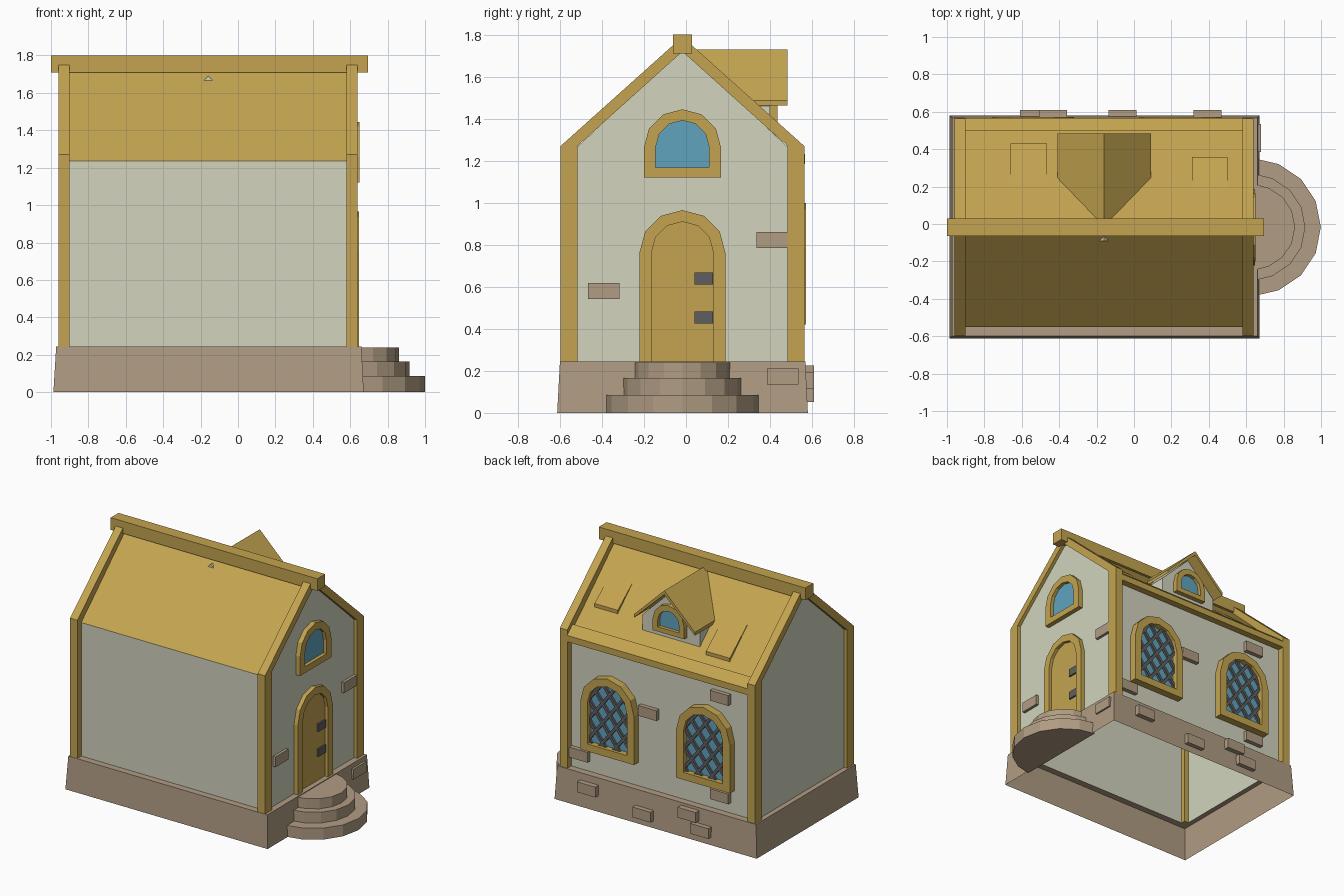
import bpy, bmesh, math
from mathutils import Vector, Matrix

if "Cube" in bpy.data.objects:
    bpy.data.objects.remove(bpy.data.objects["Cube"])


def mat(name, r, g, b):
    m = bpy.data.materials.new(name)
    lin = [((c / 255 + 0.055) / 1.055) ** 2.4 for c in (r, g, b)]
    m.diffuse_color = (*lin, 1)
    m.use_nodes = True
    m.node_tree.nodes["Principled BSDF"].inputs["Base Color"].default_value = m.diffuse_color
    return m


GOLD = mat("golden_timber", 196, 164, 80)
PALE = mat("pale_plaster", 210, 212, 190)
STONE = mat("brown_stone", 176, 156, 131)
GLASS = mat("blue_glass", 97, 164, 190)
IRON = mat("dark_iron", 95, 95, 97)

MAP = {'x': lambda u, v, d: (d, u, v),
       'y': lambda u, v, d: (u, d, v),
       'z': lambda u, v, d: (u, v, d)}
MID = -0.017                      # y of the ridge line


def finish(name, bm, material):
    bmesh.ops.recalc_face_normals(bm, faces=bm.faces[:])
    me = bpy.data.meshes.new(name)
    bm.to_mesh(me)
    bm.free()
    me.materials.append(material)
    ob = bpy.data.objects.new(name, me)
    bpy.context.collection.objects.link(ob)
    return ob


def build(name, verts, faces, material):
    bm = bmesh.new()
    vs = [bm.verts.new(v) for v in verts]
    for f in faces:
        bm.faces.new([vs[i] for i in f])
    return finish(name, bm, material)


def prism(name, pts, axis, d0, d1, material):
    """Solid extrusion of a 2D outline along an axis."""
    n, m = len(pts), MAP[axis]
    verts = [m(u, v, d) for d in (d0, d1) for u, v in pts]
    faces = [range(n), range(n, 2 * n)]
    faces += [(i, (i + 1) % n, n + (i + 1) % n, n + i) for i in range(n)]
    return build(name, verts, faces, material)


def band(name, outer, inner, axis, d0, d1, material, closed=True):
    """Extruded frame between two matching outlines."""
    n, m = len(outer), MAP[axis]
    verts = [m(u, v, d) for d in (d0, d1) for loop in (outer, inner) for u, v in loop]
    faces = []
    for i in range(n if closed else n - 1):
        j = (i + 1) % n
        for a, b in ((0, n), (2 * n, 3 * n), (0, 2 * n), (n, 3 * n)):
            faces.append((a + i, a + j, b + j, b + i))
    if not closed:
        faces += [(k, n + k, 3 * n + k, 2 * n + k) for k in (0, n - 1)]
    return build(name, verts, faces, material)


def box(name, u0, u1, v0, v1, axis, d0, d1, material):
    return prism(name, [(u0, v0), (u1, v0), (u1, v1), (u0, v1)], axis, d0, d1, material)


def arch(c, r, bottom, spring):
    """Round-topped outline, six segments over the top."""
    top = [(c + r * math.cos(math.pi * k / 6), spring + r * math.sin(math.pi * k / 6))
           for k in range(7)]
    return [(c + r, bottom)] + top + [(c - r, bottom)]


def roof_z(y):
    return 1.735 - 0.938 * abs(y - MID)


# Stone base: tapered skirt with a ledge, open underneath
def rect(x0, x1, y0, y1, z):
    return [(x0, y0, z), (x1, y0, z), (x1, y1, z), (x0, y1, z)]


loops = (rect(-.987, .672, -.613, .58, 0) + rect(-.972, .66, -.60, .568, .245)
         + rect(-.935, .615, -.55, .516, .245))
build("stone_base", loops, [(k + i, k + (i + 1) % 4, k + 4 + (i + 1) % 4, k + 4 + i)
                            for k in (0, 4) for i in range(4)], STONE)

# Plaster walls and roof sheets, hollow like the base
gable = [(-.55, .245), (-.55, 1.235), (MID, 1.735), (.516, 1.235), (.516, .245)]
shell = [(x, y, z) for x in (-.935, .615) for y, z in gable]
build("walls", shell, [range(5), range(5, 10), (0, 1, 6, 5), (3, 4, 9, 8)], PALE)
build("roof", shell, [(1, 2, 7, 6), (2, 3, 8, 7)], GOLD)

# Corner posts with rafters at both gables
post_out = [(-.597, .245), (-.597, 1.27), (MID, 1.79), (.563, 1.27), (.563, .245)]
post_in = [(-.517, .245), (-.517, 1.27), (MID, 1.72), (.483, 1.27), (.483, .245)]
for side, x0 in (("left", -.96), ("right", .58)):
    band(side + "_gable_frame", post_out, post_in, 'x', x0, x0 + .06, GOLD, closed=False)

# Ridge beam and back eave beam
box("ridge_beam", MID - .046, MID + .046, 1.71, 1.80, 'x', -1.0, .695, GOLD)
prism("eave_beam", [(.50, 1.29), (.566, 1.232), (.566, 1.185), (.50, 1.185)],
      'x', -.90, .58, GOLD)

# Raised roof flaps on the back slope
for i, (x0, x1, y0, y1) in enumerate([(-.66, -.465, .21, .43), (.31, .50, .19, .357)]):
    prism(f"roof_flap_{i}", [(y0, roof_z(y0) - .01), (y1, roof_z(y1) - .01),
                             (y1, roof_z(y1) + .026), (y0, roof_z(y0) + .002)],
          'x', x0, x1, GOLD)

# Half-round entrance steps
for i, (r, z0, z1) in enumerate([(.365, 0, .085), (.282, .085, .165), (.227, .165, .24)]):
    ring = [(max(.655, .634 + r * math.cos(math.radians(a * 22.5))),
             MID + r * math.sin(math.radians(a * 22.5))) for a in range(-4, 5)]
    prism(f"step_{i}", ring, 'z', z0, z1, STONE)

# Door with arched surround and hinges
door_in = arch(MID, .147, .245, .763)
band("door_frame", arch(MID, .205, .245, .76), door_in, 'x', .605, .646, GOLD, closed=False)
prism("door", door_in, 'x', .605, .622, GOLD)
for i, z in enumerate((.425, .61)):
    box(f"hinge_{i}", .04, .128, z, z + .057, 'x', .615, .634, IRON)

# Gable window
pane = arch(MID, .127, 1.167, 1.265)
band("gable_window_frame", arch(MID, .184, 1.12, 1.261), pane, 'x', .605, .65, GOLD)
prism("gable_window_glass", pane, 'x', .615, .624, GLASS)


# Lattice bars clipped to the window opening
def lattice(name, cx, outline):
    bm = bmesh.new()
    mid = Vector((cx, 0, .72))
    for s in (-1, 1):
        for k in range(-4, 5):
            m = (Matrix.Translation((cx + k * .115, .541, .72))
                 @ Matrix.Rotation(s * math.radians(38), 4, 'Y')
                 @ Matrix.Diagonal((.022, .016, 1.2, 1)))
            bmesh.ops.create_cube(bm, size=1, matrix=m)
    for (u0, v0), (u1, v1) in zip(outline, outline[1:] + outline[:1]):
        co, no = Vector((u0, 0, v0)), Vector((v1 - v0, 0, u0 - u1))
        if no.dot(mid - co) > 0:
            no = -no
        bmesh.ops.bisect_plane(bm, geom=bm.verts[:] + bm.edges[:] + bm.faces[:],
                               plane_co=co, plane_no=no, clear_outer=True)
    finish(name, bm, IRON)


# Two large back windows
for i, cx in enumerate((.247, -.54)):
    pane = arch(cx, .162, .475, .78)
    band(f"back_window_frame_{i}", arch(cx, .22, .42, .78), pane, 'y', .50, .572, GOLD)
    prism(f"back_window_glass_{i}", pane, 'y', .516, .528, GLASS)
    lattice(f"back_window_lattice_{i}", cx, pane)

# Dormer on the back slope
DX = -.16
prism("dormer_walls", [(DX - .235, 1.33), (DX + .235, 1.33), (DX + .235, 1.46),
                       (DX, 1.69), (DX - .235, 1.46)], 'y', -.09, .40, PALE)
band("dormer_roof", [(DX - .25, 1.487), (DX, 1.73), (DX + .25, 1.487)],
     [(DX - .25, 1.462), (DX, 1.70), (DX + .25, 1.462)], 'y', -.01, .483, GOLD, closed=False)
pane = arch(DX, .088, 1.42, 1.47)
band("dormer_window_frame", arch(DX, .13, 1.385, 1.47), pane, 'y', .39, .435, GOLD)
prism("dormer_window_glass", pane, 'y', .395, .409, GLASS)

# Loose stones: (centre along the wall, centre height)
groups = [("base_back", 'y', .55, .61, [(.392, .155), (-.062, .09), (-.432, .187), (-.535, .095)]),
          ("wall_back", 'y', .50, .548, [(-.065, .82), (-.655, 1.09), (.50, .36), (-.655, .36)]),
          ("wall_right", 'x', .60, .636, [(.41, .823), (-.392, .58)]),
          ("base_right", 'x', .64, .678, [(.46, .173)])]
for name, axis, d0, d1, spots in groups:
    for i, (u, v) in enumerate(spots):
        box(f"{name}_stone_{i}", u - .075, u + .075, v - .038, v + .038, axis, d0, d1, STONE)
